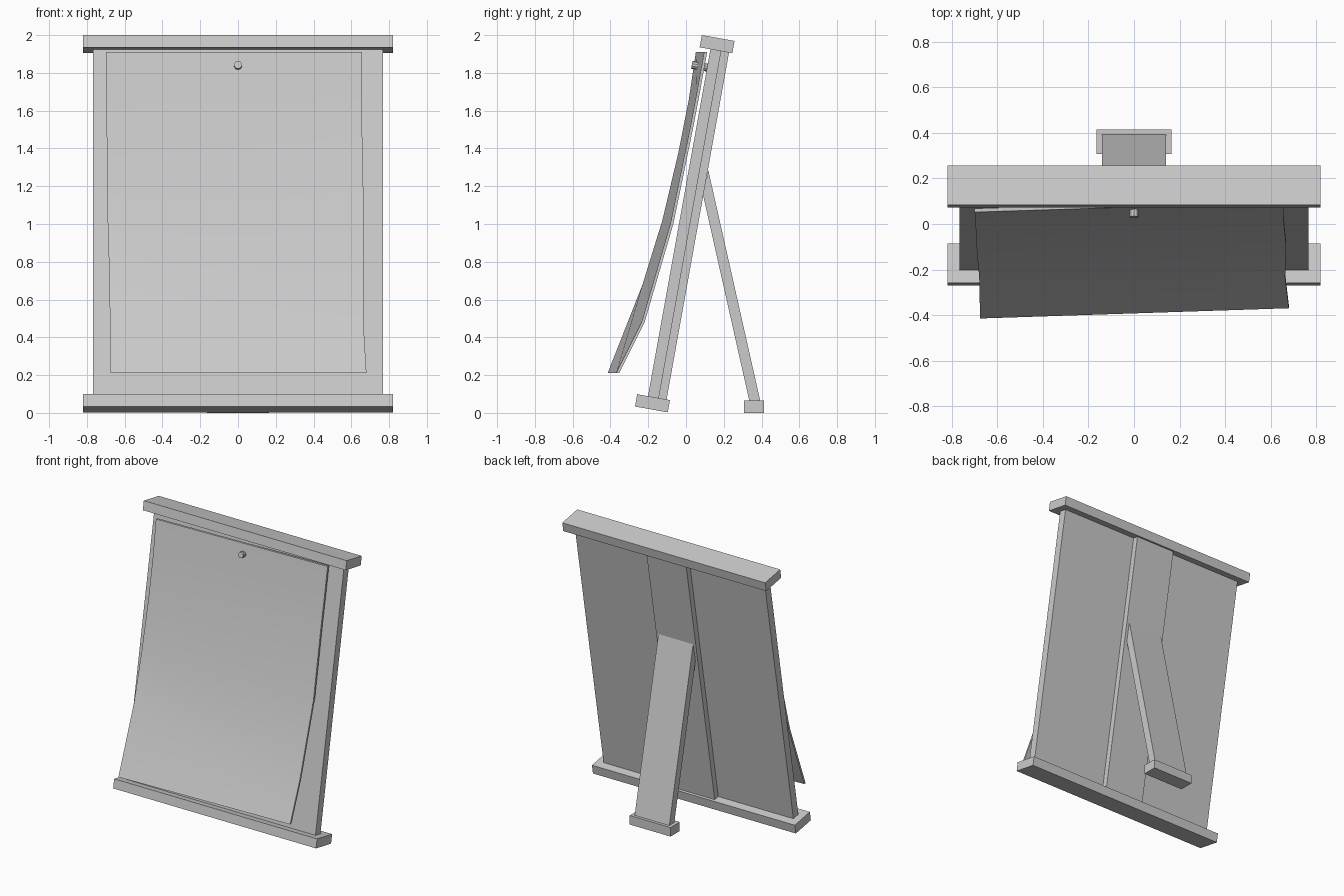
import bpy, bmesh, math
from mathutils import Vector, Matrix

if "Cube" in bpy.data.objects:
    bpy.data.objects.remove(bpy.data.objects["Cube"])

TILT = math.radians(10.2)
# frame of the leaning board: local z runs up the board, local y points to the back
LEAN = Matrix.Translation((0, -0.0065, 1.0015)) @ Matrix.Rotation(-TILT, 4, 'X')


def finish(name, bm):
    bmesh.ops.recalc_face_normals(bm, faces=bm.faces)
    me = bpy.data.meshes.new(name)
    bm.to_mesh(me)
    bm.free()
    ob = bpy.data.objects.new(name, me)
    bpy.context.collection.objects.link(ob)
    return ob


def box(name, x, y0, y1, z0, z1, mat=Matrix()):
    """Box symmetric in x, placed by a matrix."""
    bm = bmesh.new()
    m = (mat @ Matrix.Translation((0, (y0 + y1) / 2, (z0 + z1) / 2))
         @ Matrix.Diagonal((2 * x, y1 - y0, z1 - z0, 1)))
    bmesh.ops.create_cube(bm, size=1, matrix=m)
    return finish(name, bm)


# leaning board, raised centre strip and end rails
box("board", 0.767, -0.03, 0.028, -0.94, 0.94, LEAN)
box("centre_strip", 0.16, 0.028, 0.07, -0.94, 0.94, LEAN)
for name, s in (("bottom_rail", -1), ("top_rail", 1)):
    zc = 0.966 * s
    box(name, 0.82, -0.088, 0.088, zc - 0.033, zc + 0.033, LEAN)

# rear leg: side profile extruded in x
bm = bmesh.new()
profile = [(0.336, 0.06), (0.394, 0.06), (0.118, 1.285), (0.09, 1.155)]
face = bm.faces.new([bm.verts.new((-0.14, y, z)) for y, z in profile])
ext = bmesh.ops.extrude_face_region(bm, geom=[face])
bmesh.ops.translate(bm, vec=(0.28, 0, 0),
                    verts=[v for v in ext["geom"] if isinstance(v, bmesh.types.BMVert)])
finish("rear_leg", bm)
box("rear_foot", 0.165, 0.308, 0.414, 0, 0.066)

# curling paper sheet: lofted between its left and right edges
left = [(-0.70, 0.052, 1.91), (-0.697, 0.015, 1.66), (-0.694, -0.04, 1.38),
        (-0.69, -0.125, 1.02), (-0.68, -0.23, 0.68), (-0.676, -0.415, 0.21)]
right = [(0.657, 0.096, 1.91), (0.657, 0.058, 1.70), (0.657, 0.02, 1.50),
         (0.667, -0.083, 1.0), (0.664, -0.235, 0.48), (0.68, -0.37, 0.21)]
bm = bmesh.new()
loops = []
for a, b in zip(left, right):
    back = Vector((0, 0.016, 0))
    a, b = Vector(a), Vector(b)
    loops.append([bm.verts.new(p) for p in (a, b, b + back, a + back)])
for p, q in zip(loops, loops[1:]):
    for i in range(4):
        j = (i + 1) % 4
        bm.faces.new((p[i], p[j], q[j], q[i]))
bm.faces.new(loops[0])
bm.faces.new(loops[-1])
sheet = finish("paper_sheet", bm)
bpy.context.view_layer.objects.active = sheet
sheet.select_set(True)
bpy.ops.object.shade_smooth_by_angle(angle=math.radians(30))

# pin holding the sheet to the board
bm = bmesh.new()
pin = (Matrix.Translation((0, 0.074, 1.835))
       @ Matrix.Rotation(math.pi / 2 - TILT, 4, 'X'))
bmesh.ops.create_cone(bm, cap_ends=True, segments=10, radius1=0.021,
                      radius2=0.021, depth=0.088, matrix=pin)
finish("pin", bm)
